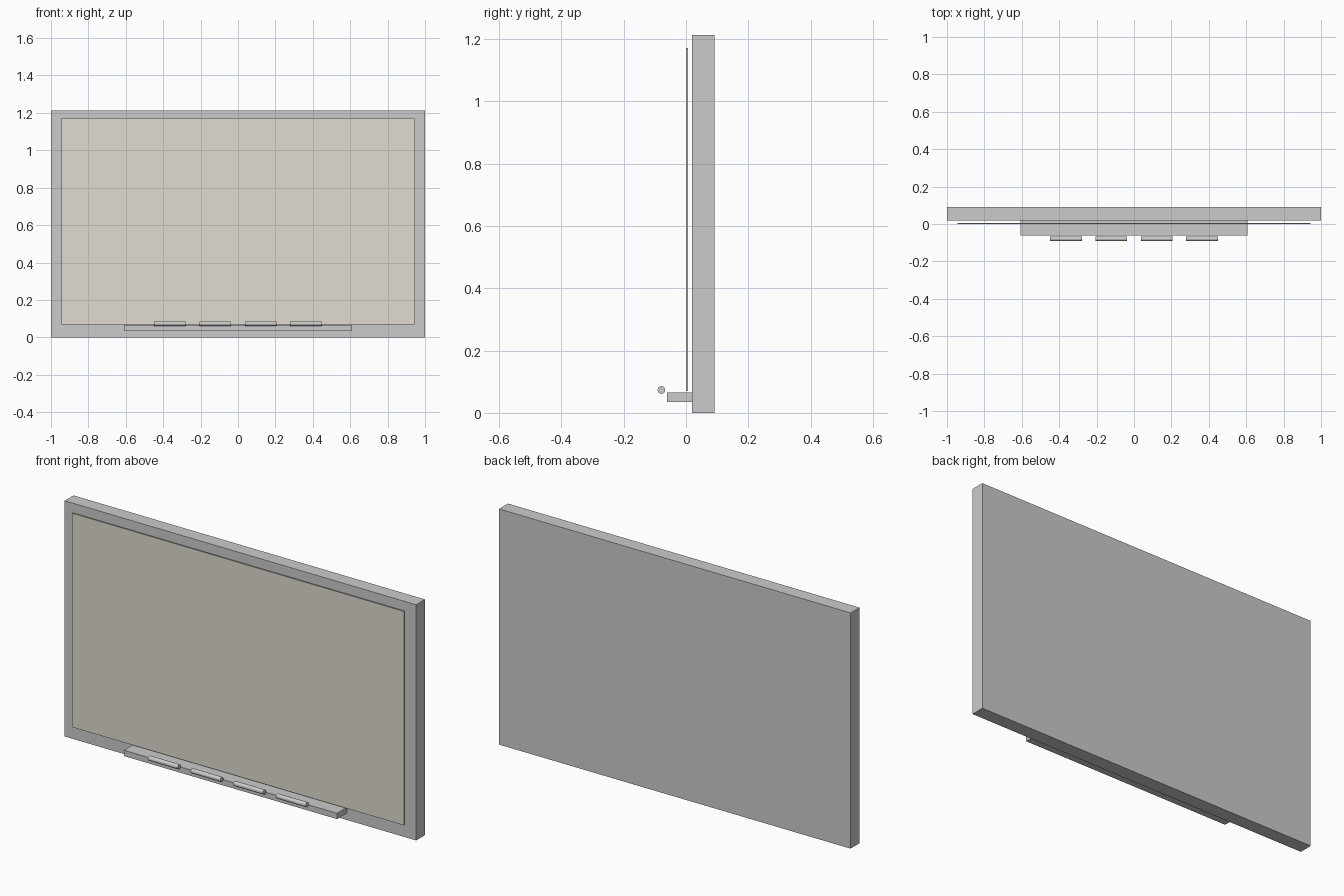
import bpy
import math

if "Cube" in bpy.data.objects:
    bpy.data.objects.remove(bpy.data.objects["Cube"])


def box(name, x, y, z):
    """Box from (min, max) extents on each axis."""
    bpy.ops.mesh.primitive_cube_add(
        size=1, location=[(a + b) / 2 for a, b in (x, y, z)])
    ob = bpy.context.object
    ob.name = name
    ob.scale = [b - a for a, b in (x, y, z)]
    bpy.ops.object.transform_apply(location=False, rotation=False, scale=True)
    return ob


# Backing slab that shows as the border around the board
box("backing_frame", (-1, 1), (0.019, 0.091), (0, 1.212))

# Thin writing surface standing just in front of the backing
panel = box("writing_surface", (-0.944, 0.944), (0.0, 0.006), (0.07, 1.17))
beige = bpy.data.materials.new("warm_beige")
beige.diffuse_color = (0.75, 0.71, 0.64, 1)
beige.use_nodes = True
beige.node_tree.nodes["Principled BSDF"].inputs["Base Color"].default_value = beige.diffuse_color
panel.data.materials.append(beige)

# Marker tray along the lower edge
box("marker_tray", (-0.606, 0.606), (-0.061, 0.019), (0.035, 0.065))

# Row of four markers at the front lip of the tray
for i in range(4):
    bpy.ops.mesh.primitive_cylinder_add(
        vertices=32, radius=0.0122, depth=0.169,
        location=((i - 1.5) * 0.2425, -0.079, 0.0735),
        rotation=(0, math.pi / 2, 0))
    marker = bpy.context.object
    marker.name = f"marker_{i + 1}"
    bpy.ops.object.shade_smooth_by_angle(angle=math.radians(30))
